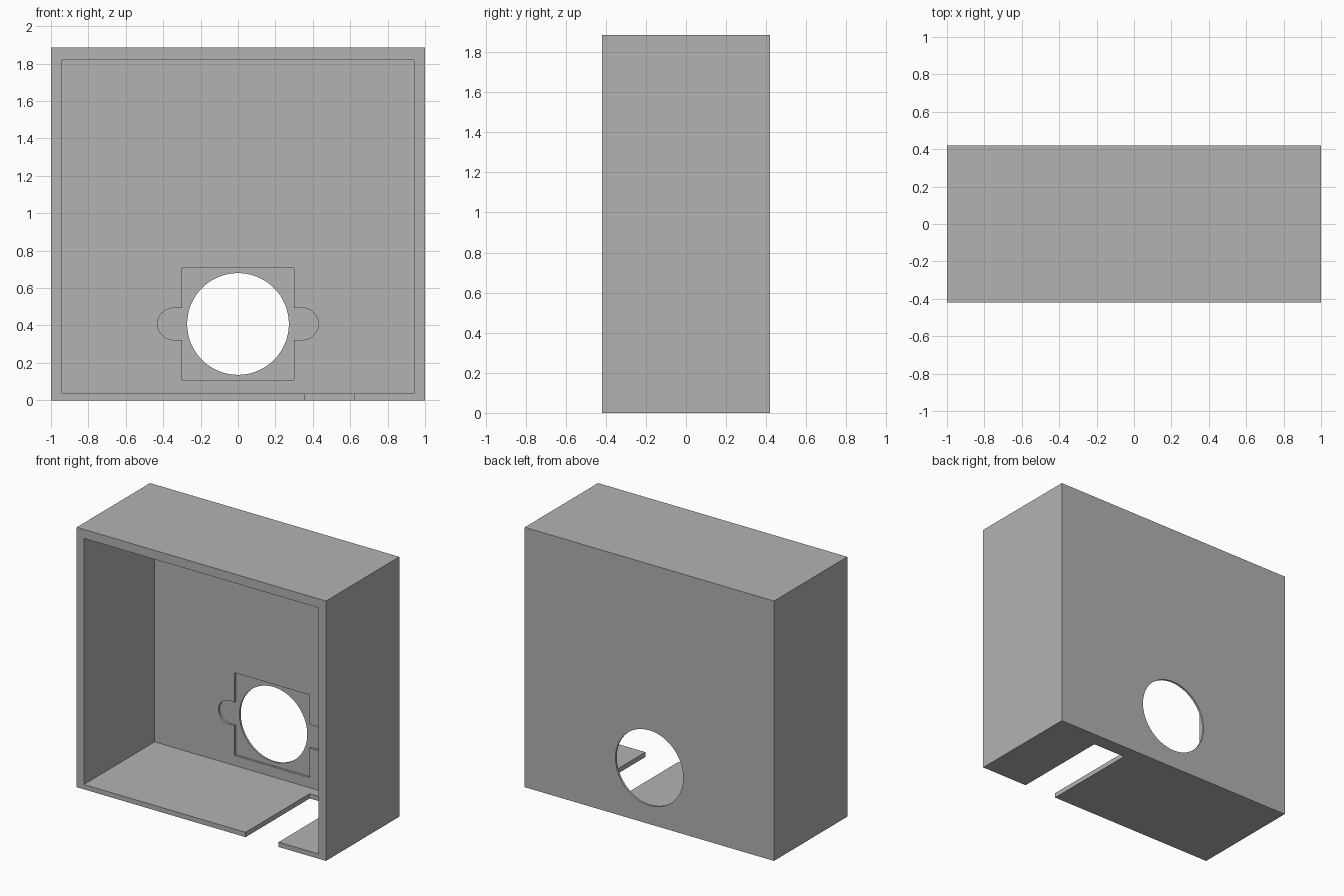
import bpy
import bmesh
from math import sin, cos, pi, radians

if "Cube" in bpy.data.objects:
    bpy.data.objects.remove(bpy.data.objects["Cube"], do_unlink=True)

# Overall sizes
HALF_W, HALF_D, HEIGHT = 1.0, 0.42, 1.885
BACK_INNER = 0.39       # inner face of the back wall
RECESS_BACK = 0.405     # bottom of the shallow pocket
HOLE_Z, HOLE_R = 0.408, 0.272
POCKET, TAB_R, TAB_X = 0.3, 0.085, 0.345

grey = bpy.data.materials.new("plain grey")
grey.use_nodes = True
colour = (0.448, 0.448, 0.448, 1)
grey.diffuse_color = colour
grey.node_tree.nodes["Principled BSDF"].inputs["Base Color"].default_value = colour


def prism(name, outline, y0, y1):
    """Extrude an (x, z) outline from y0 to y1."""
    bm = bmesh.new()
    face = bm.faces.new([bm.verts.new((x, y0, z)) for x, z in outline])
    side = bmesh.ops.extrude_face_region(bm, geom=[face])["geom"]
    moved = [v for v in side if isinstance(v, bmesh.types.BMVert)]
    bmesh.ops.translate(bm, verts=moved, vec=(0, y1 - y0, 0))
    bmesh.ops.recalc_face_normals(bm, faces=bm.faces)
    mesh = bpy.data.meshes.new(name)
    bm.to_mesh(mesh)
    bm.free()
    mesh.materials.append(grey)
    obj = bpy.data.objects.new(name, mesh)
    bpy.context.collection.objects.link(obj)
    return obj


def rect(x0, x1, z0, z1):
    return [(x0, z0), (x1, z0), (x1, z1), (x0, z1)]


def arc(cx, cz, r, start, end, steps):
    angles = [start + (end - start) * i / steps for i in range(steps + 1)]
    return [(cx + r * cos(a), cz + r * sin(a)) for a in angles]


# Open-fronted box body
housing = prism("housing", rect(-HALF_W, HALF_W, 0, HEIGHT), -HALF_D, HALF_D)

# Square pocket with a rounded tab on each side
right_half = ([(POCKET, HOLE_Z - POCKET), (POCKET, HOLE_Z - TAB_R)]
              + arc(TAB_X, HOLE_Z, TAB_R, -pi / 2, pi / 2, 24)
              + [(POCKET, HOLE_Z + TAB_R), (POCKET, HOLE_Z + POCKET)])
pocket_outline = right_half + [(-x, z) for x, z in reversed(right_half)]
hole_outline = arc(0, HOLE_Z, HOLE_R, 0, 2 * pi, 72)[:-1]

# Cutters: cavity, floor slot, pocket and round opening
cutters = [
    prism("cavity_cutter", rect(-0.942, 0.942, 0.035, 1.82), -0.6, BACK_INNER),
    prism("slot_cutter", rect(0.355, 0.62, -0.1, 0.1), -0.6, 0.315),
    prism("pocket_cutter", pocket_outline, 0.2, RECESS_BACK),
    prism("hole_cutter", hole_outline, 0.25, 0.6),
]
for cutter in cutters:
    cutter.hide_render = True
    mod = housing.modifiers.new(cutter.name, "BOOLEAN")
    mod.operation = "DIFFERENCE"
    mod.solver = "EXACT"
    mod.object = cutter

# Bake the cuts and drop the cutters
bpy.context.view_layer.update()
evaluated = housing.evaluated_get(bpy.context.evaluated_depsgraph_get())
baked = bpy.data.meshes.new_from_object(evaluated)
housing.modifiers.clear()
housing.data = baked
baked.name = "housing"
for cutter in cutters:
    bpy.data.objects.remove(cutter, do_unlink=True)

# Smooth round opening, crisp box edges
bpy.ops.object.select_all(action="DESELECT")
housing.select_set(True)
bpy.context.view_layer.objects.active = housing
bpy.ops.object.shade_smooth_by_angle(angle=radians(30))
